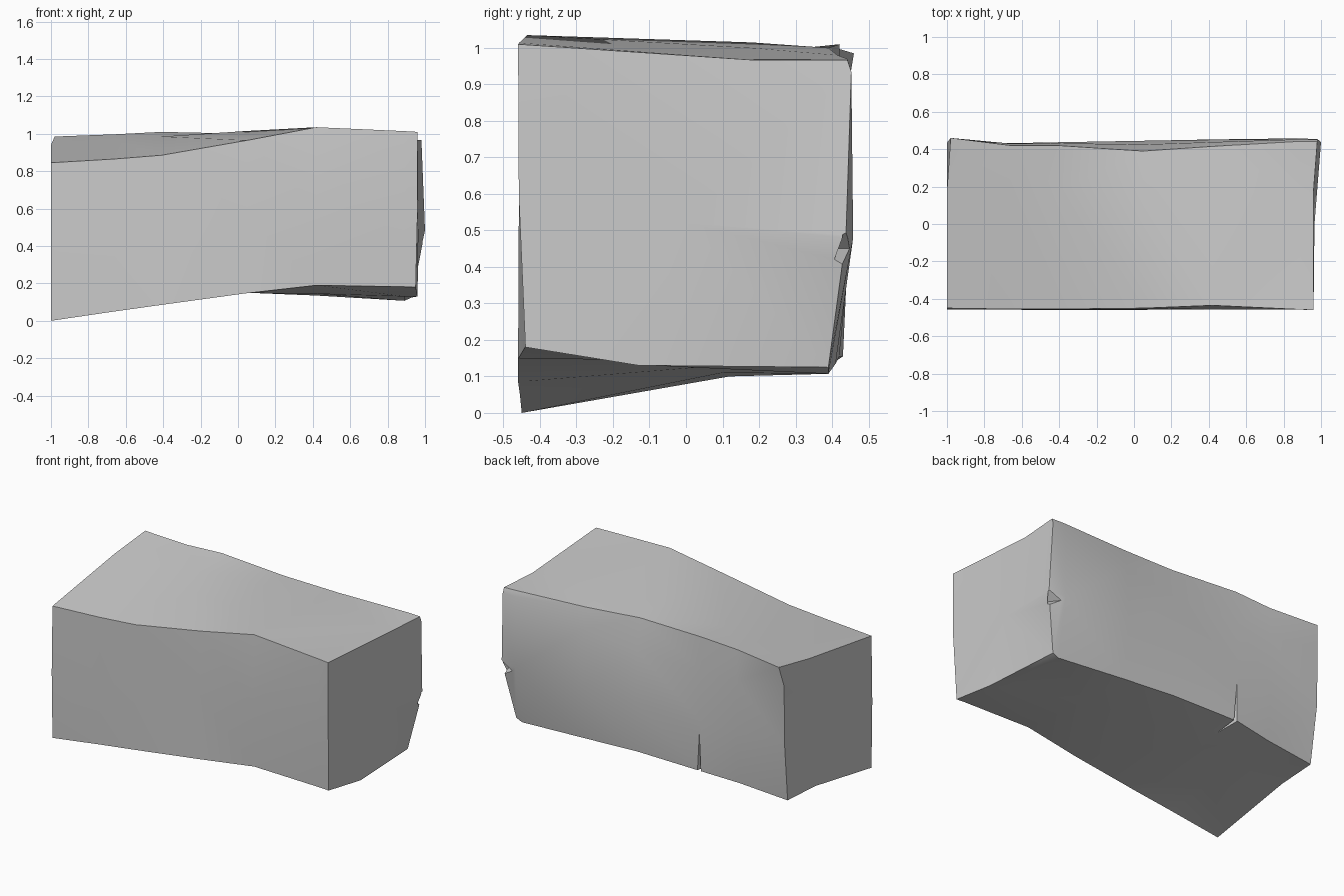
import bpy
import bmesh
import math

default = bpy.data.objects.get("Cube")
if default:
    bpy.data.objects.remove(default, do_unlink=True)

# Single plain stone colour
stone = bpy.data.materials.new("stone grey")
stone.use_nodes = True
colour = (0.6, 0.6, 0.6, 1)
stone.diffuse_color = colour
stone.node_tree.nodes["Principled BSDF"].inputs["Base Color"].default_value = colour


def add_object(name, bm):
    bmesh.ops.recalc_face_normals(bm, faces=bm.faces)
    mesh = bpy.data.meshes.new(name)
    bm.to_mesh(mesh)
    bm.free()
    mesh.materials.append(stone)
    obj = bpy.data.objects.new(name, mesh)
    bpy.context.collection.objects.link(obj)
    return obj


# Stations along the block: x, then y z pairs for front bottom and front top,
# top middle z, y z pairs for back top and back shoulder, back belly y,
# y z pairs for back bottom and underside
STATIONS = [
    (-1, -.45, 0, -.45, .845, .94, .46, .985, .435, .86, .43, .385, .107, .12, .1),
    (-.66, -.455, .05, -.455, .865, .965, .42, .997, .43, .8, .432, .4, .135, .1, .11),
    (-.41, -.46, .085, -.455, .885, .985, .42, 1.01, .432, .8, .437, .43, .155, .1, .13),
    (.05, -.46, .148, -.45, .965, 1.015, .39, 1, .425, .8, .445, .42, .155, .1, .15),
    (.42, -.435, .19, -.435, 1.035, 1, .415, .98, .438, .85, .452, .41, .135, .05, .145),
    (.89, -.438, .182, -.457, 1.014, .97, .442, .97, .453, .935, .458, .39, .107, -.1, .13),
    (.96, -.44, .18, -.46, 1.01, .967, .442, .967, .453, .935, .438, .39, .125, -.13, .13),
]
# Small skews of the end outlines, indexed by ring point
SKEW = {0: {4: .02, 7: .01},
        len(STATIONS) - 1: {0: -.01, 4: .02, 5: .022, 6: .04, 7: -.03}}


def ring_profile(row):
    (x, fby, fbz, fty, ftz, tmz, bty, btz,
     bsy, bsz, bmy, bby, bbz, umy, umz) = row
    return [(fby, fbz), (-.458, (fbz + ftz) / 2), (fty, ftz), (.18, tmz),
            (bty, btz), (bsy, bsz), (bmy, .48), (bby, bbz), (umy, umz)]


# Weathered block: bridge the rings and fan the ends
bm = bmesh.new()
rings = []
for s, row in enumerate(STATIONS):
    skew = SKEW.get(s, {})
    rings.append([bm.verts.new((row[0] + skew.get(i, 0), y, z))
                  for i, (y, z) in enumerate(ring_profile(row))])
for a, b in zip(rings, rings[1:]):
    for i in range(len(a)):
        j = (i + 1) % len(a)
        bm.faces.new((a[i], a[j], b[j], b[i]))
for ring, x in ((rings[0], -1), (rings[-1], .965)):
    centre = bm.verts.new((x, 0, .52))
    for i in range(len(ring)):
        bm.faces.new((centre, ring[i], ring[(i + 1) % len(ring)]))
bmesh.ops.triangulate(bm, faces=bm.faces)
block = add_object("stone_block", bm)


def carve(name, points):
    """Cut a small sharp wedge out of the block."""
    cutter = bmesh.new()
    for p in points:
        cutter.verts.new(p)
    bmesh.ops.convex_hull(cutter, input=cutter.verts)
    obj = add_object(name, cutter)
    obj.hide_render = True
    mod = block.modifiers.new(name, 'BOOLEAN')
    mod.operation = 'DIFFERENCE'
    mod.solver = 'EXACT'
    mod.object = obj
    bpy.context.view_layer.objects.active = block
    bpy.ops.object.modifier_apply(modifier=name)
    bpy.data.objects.remove(obj, do_unlink=True)


# Split rising from the back lower edge, and a chip in the back corner
carve("split_cutter", [(-.415, .5, .1), (-.375, .5, .1),
                       (-.4, .45, .42), (-.39, .24, .1)])
carve("chip_cutter", [(.97, .38, .45), (.9, .47, .45),
                      (1.03, .48, .53), (1.03, .48, .34)])

# Soft shading on the broad faces, crisp at the arrises
bpy.ops.object.select_all(action='DESELECT')
block.select_set(True)
bpy.context.view_layer.objects.active = block
bpy.ops.object.shade_smooth_by_angle(angle=math.radians(35))
